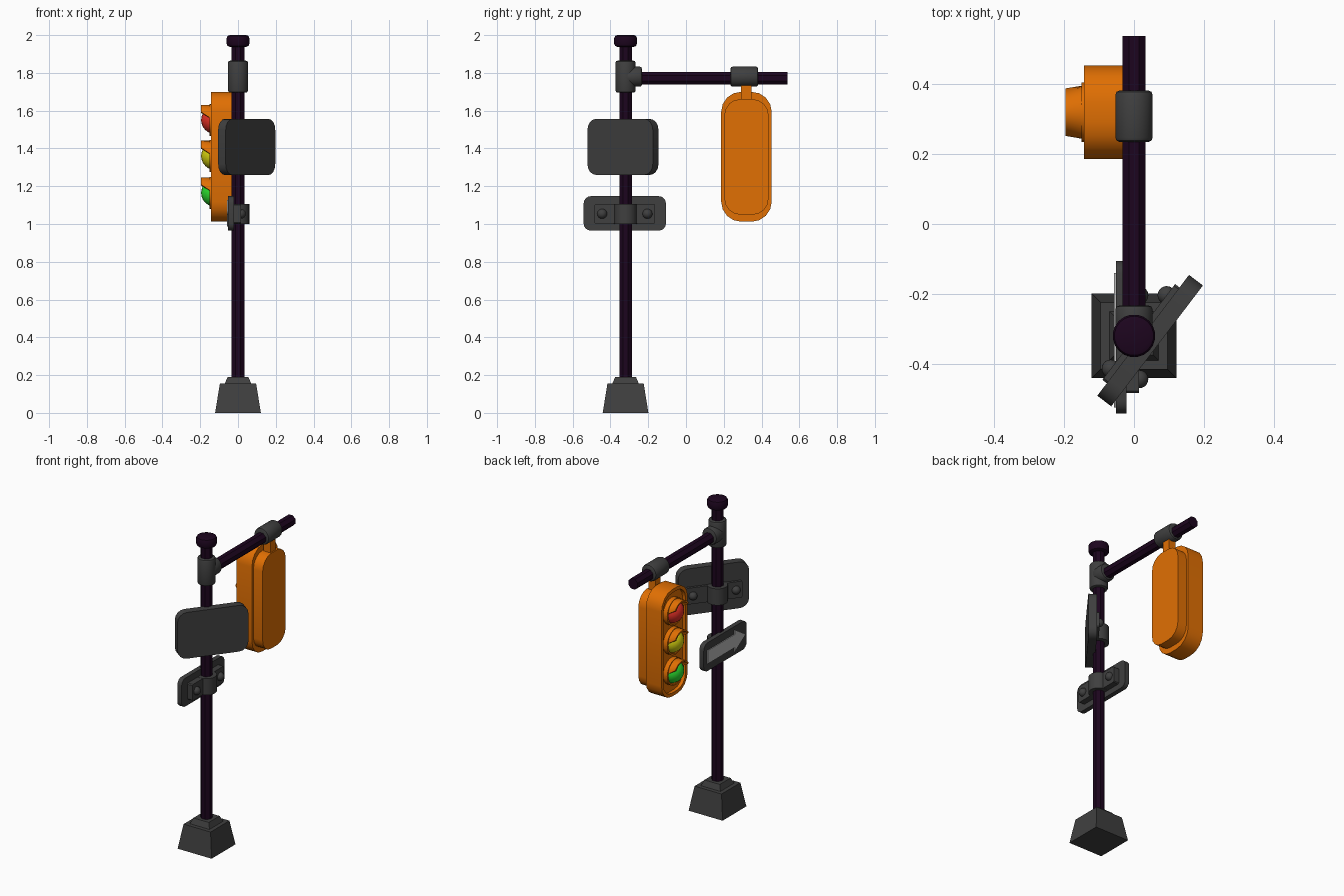
import bpy, bmesh
from math import sin, cos, pi, radians
from mathutils import Matrix, Vector

cube = bpy.data.objects.get("Cube")
if cube:
    bpy.data.objects.remove(cube)


def material(name, rgb):
    m = bpy.data.materials.new(name)
    m.use_nodes = True
    m.diffuse_color = (*rgb, 1)
    m.node_tree.nodes["Principled BSDF"].inputs["Base Color"].default_value = (*rgb, 1)
    return m


PURPLE = material("dark purple metal", (0.012, 0.0015, 0.013))
GREY = material("dark grey", (0.05, 0.05, 0.05))
ORANGE = material("orange", (0.75, 0.16, 0.001))
PALE = material("light grey", (0.5, 0.5, 0.5))
RED = material("red lens", (0.8, 0.03, 0.02))
YELLOW = material("yellow lens", (0.68, 0.65, 0.005))
GREEN = material("green lens", (0.025, 0.75, 0.03))

POLE_Y = -0.32
LIGHT_Y = 0.32
ALONG_Y = Matrix.Rotation(-pi / 2, 4, 'X')


def finish(name, bm, mat, loc, matrix):
    bmesh.ops.recalc_face_normals(bm, faces=bm.faces)
    me = bpy.data.meshes.new(name)
    bm.to_mesh(me)
    bm.free()
    me.materials.append(mat)
    ob = bpy.data.objects.new(name, me)
    bpy.context.collection.objects.link(ob)
    ob.matrix_world = Matrix.Translation(loc) @ matrix
    bpy.ops.object.select_all(action='DESELECT')
    ob.select_set(True)
    bpy.context.view_layer.objects.active = ob
    bpy.ops.object.shade_smooth_by_angle(angle=radians(32))


def loft(name, sections, mat, loc, matrix=Matrix()):
    """Capped solid skinned through closed sections with equal point counts."""
    bm = bmesh.new()
    rings = [[bm.verts.new(p) for p in section] for section in sections]
    for lo, hi in zip(rings, rings[1:]):
        for k in range(len(lo)):
            n = (k + 1) % len(lo)
            bm.faces.new((lo[k], lo[n], hi[n], hi[k]))
    bm.faces.new(rings[0])
    bm.faces.new(rings[-1])
    finish(name, bm, mat, loc, matrix)


def lathe(name, profile, mat, sides, loc, matrix=Matrix()):
    """Solid of revolution around z from (radius, height) pairs."""
    angles = [2 * pi * (k + 0.5) / sides for k in range(sides)]
    loft(name, [[(r * cos(a), r * sin(a), z) for a in angles] for r, z in profile],
         mat, loc, matrix)


def collar(r, z0, z1, b=0.012):
    """Profile of a cylinder with softened rims."""
    c = b * 0.3
    return [(r - b, z0), (r - c, z0 + c), (r, z0 + b), (r, z1 - b), (r - c, z1 - c), (r - b, z1)]


def rounded(w, h, r, segs=4):
    """Rounded rectangle outline in the (y, z) plane."""
    pts = []
    for q, (sy, sz) in enumerate([(1, 1), (-1, 1), (-1, -1), (1, -1)]):
        for k in range(segs + 1):
            a = (q + k / segs) * pi / 2
            pts.append((sy * (w / 2 - r) + r * cos(a), sz * (h / 2 - r) + r * sin(a)))
    return pts


def slab(name, steps, mat, loc, angle):
    """Solid through (x, outline) steps, facing local +x, turned about z."""
    loft(name, [[(x, y, z) for y, z in outline] for x, outline in steps],
         mat, loc, Matrix.Rotation(angle, 4, 'Z'))


def ball(name, radius, scale, mat, loc):
    bm = bmesh.new()
    bmesh.ops.create_uvsphere(bm, u_segments=20, v_segments=12, radius=radius)
    bmesh.ops.scale(bm, vec=scale, verts=bm.verts)
    finish(name, bm, mat, loc, Matrix())


# Stepped square base
for name, lo, hi, z0, z1 in [("base", 0.121, 0.096, 0, 0.155), ("base_step", 0.07, 0.055, 0.155, 0.19)]:
    lathe(name, [(lo * 2 ** 0.5, z0), (hi * 2 ** 0.5, z1)], GREY, 4, (0, POLE_Y, 0))

# Pole with cap and tee joint
lathe("pole", [(0.036, 0.18), (0.036, 1.95)], PURPLE, 8, (0, POLE_Y, 0))
lathe("pole_cap", collar(0.061, 1.938, 2.0, 0.016), PURPLE, 20, (0, POLE_Y, 0))
lathe("tee_joint", collar(0.054, 1.695, 1.865), GREY, 20, (0, POLE_Y, 0))

# Horizontal arm, its socket and the hanger sleeve
lathe("arm", [(0.036, -0.3), (0.036, 0.538)], PURPLE, 8, (0, 0, 1.772), ALONG_Y)
lathe("arm_socket", collar(0.054, POLE_Y, -0.233), GREY, 20, (0, 0, 1.78), ALONG_Y)
lathe("hanger_sleeve", collar(0.054, 0.235, 0.382), GREY, 20, (0, 0, 1.78), ALONG_Y)

# Signal housing with a recessed front, facing -x
stem = rounded(0.055, 0.16, 0.005, 1)
back = rounded(0.234, 0.612, 0.085)
rim = rounded(0.267, 0.687, 0.105)
inner = rounded(0.223, 0.643, 0.083)
slab("hanger_stem", [(-0.025, stem), (0.025, stem)], ORANGE, (0, LIGHT_Y, 1.68), pi)
slab("housing_back", [(-0.033, back), (0.04, back)], ORANGE, (0, LIGHT_Y, 1.355), pi)
slab("housing", [(0.032, rim), (0.143, rim), (0.143, inner), (0.121, inner)],
     ORANGE, (0, LIGHT_Y, 1.356), pi)


def shell(name, r, x0, x1, start0, start1, z):
    """Band around a lens; the start angles set its spread at the back and front rims."""
    sections = []
    for k in range(25):
        section = []
        for x, start, radius in ((x0, start0, r - 0.005), (x0, start0, r + 0.005),
                                 (x1, start1, r + 0.005), (x1, start1, r - 0.005)):
            a = radians(start + (180 - 2 * start) * k / 24)
            section.append((x, radius * cos(a), radius * sin(a)))
        sections.append(section)
    loft(name, sections, ORANGE, (0, LIGHT_Y, z))


# Lenses with rings and hoods
for colour, mat, z in [("red", RED, 1.55), ("yellow", YELLOW, 1.36), ("green", GREEN, 1.165)]:
    ball(colour + "_lens", 0.074, (1.02, 1, 1), mat, (-0.12, LIGHT_Y, z))
    shell(colour + "_ring", 0.08, -0.115, -0.15, -90, -90, z)
    shell(colour + "_hood", 0.076, -0.12, -0.196, -5, 33, z)


def sign(name, angle, w, h, r, x0, x1, z, shift, clamp_x, clamp_z, spread):
    """Board clamped to the pole, facing the given direction."""
    rot = Matrix.Rotation(angle, 3, 'Z')
    side_step = rot @ Vector((0, shift, 0))
    loc = Vector((0, POLE_Y, clamp_z))
    board = rounded(w, h, r)
    plate = rounded(2 * spread + 0.08, 0.105, 0.006, 1)
    slab(name + "_board", [(x0, board), (x1, board)], GREY, Vector((0, POLE_Y, z)) + side_step, angle)
    slab(name + "_clamp_plate", [(clamp_x, plate), (x0 + 0.002, plate)], GREY, loc + side_step, angle)
    for side in (-1, 1):
        ball(name + "_bolt", 0.026, (1, 1, 1), GREY,
             loc + side_step + rot @ Vector((clamp_x, side * spread, 0)))
    # Saddle wrapping behind the pole
    arc = [radians(90 + 180 * k / 12) for k in range(13)]
    bend = [(x0, 0.06)] + [(0.06 * cos(a), 0.06 * sin(a)) for a in arc] + [(x0, -0.06)]
    loft(name + "_saddle", [[(x, y, s) for x, y in bend] for s in (-0.053, 0.053)],
         GREY, loc, rot.to_4x4())


sign("upper_sign", radians(-37.2), 0.434, 0.297, 0.058, 0.02, 0.07, 1.408, 0.017, 0.004, 1.387, 0.132)
sign("lower_sign", pi, 0.436, 0.182, 0.038, 0.022, 0.052, 1.056, 0.004, -0.015, 1.054, 0.12)

# Arrow plate pointing towards the front
half = [(-0.185, 0.042), (0.09, 0.042), (0.09, 0.07), (0.2, 0)]
arrow = half + [(y, -z) for y, z in reversed(half[:-1])]
slab("arrow", [(0.05, arrow), (0.057, arrow)], PALE, (0, POLE_Y - 0.005, 1.056), pi)
